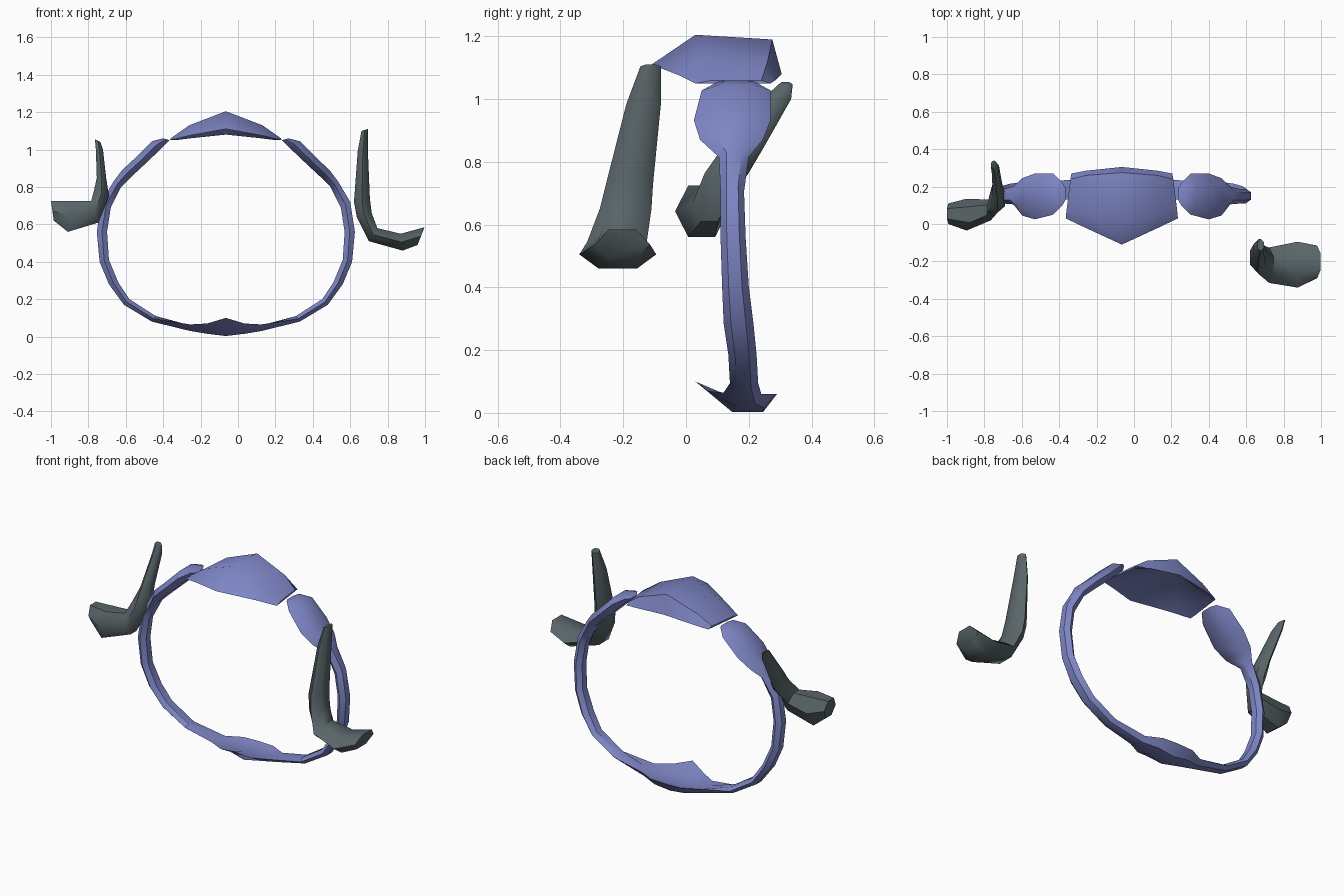
import bpy, bmesh, math

if "Cube" in bpy.data.objects:
    bpy.data.objects.remove(bpy.data.objects["Cube"])

CX = -0.065  # symmetry plane of the ring


def material(name, rgb):
    m = bpy.data.materials.new(name)
    m.diffuse_color = (*rgb, 1)
    m.use_nodes = True
    m.node_tree.nodes["Principled BSDF"].inputs["Base Color"].default_value = m.diffuse_color
    return m


blue = material("periwinkle", (0.21, 0.24, 0.56))
slate = material("slate", (0.10, 0.13, 0.14))


def section(a, b, y0, y1, edge_z=None):
    """Six-sided slice from outer point a to inner point b (x, z), y0..y1 wide."""
    mx, mz = (a[0] + b[0]) / 2, (a[1] + b[1]) / 2
    z0, z1 = edge_z or (mz, mz)
    f0, f1 = (0.45, 0.83) if edge_z else (0.25, 0.75)
    ya, yb = y0 + f0 * (y1 - y0), y0 + f1 * (y1 - y0)
    return [(mx, y0, z0), (a[0], ya, a[1]), (a[0], yb, a[1]),
            (mx, y1, z1), (b[0], yb, b[1]), (b[0], ya, b[1])]


def loft(name, sections, mat, mirror=False, angle=40):
    bm = bmesh.new()
    rows = [[bm.verts.new(p) for p in s] for s in sections]
    n = len(rows[0])
    for r, s in zip(rows, rows[1:]):
        for i in range(n):
            j = (i + 1) % n
            bm.faces.new((r[i], r[j], s[j], s[i]))
    bm.faces.new(rows[-1])
    if not mirror:
        bm.faces.new(rows[0])
    bmesh.ops.recalc_face_normals(bm, faces=bm.faces)
    if mirror:  # open seam: make sure the normals point outward
        top = max(bm.faces, key=lambda f: f.calc_center_median().z)
        if top.normal.z < 0:
            bmesh.ops.reverse_faces(bm, faces=bm.faces)
    me = bpy.data.meshes.new(name)
    bm.to_mesh(me)
    bm.free()
    ob = bpy.data.objects.new(name, me)
    bpy.context.collection.objects.link(ob)
    me.materials.append(mat)
    if mirror:
        ob.location.x = CX
        ob.modifiers.new("mirror", "MIRROR")
    bpy.ops.object.select_all(action='DESELECT')
    bpy.context.view_layer.objects.active = ob
    ob.select_set(True)
    bpy.ops.object.shade_smooth_by_angle(angle=math.radians(angle))
    return ob


# Open ring with flared chin plate (bottom) and side plates (upper ends)
ring = [
    ((0, .003), (0, .05), .03, .29, (.10, .06)),
    ((.10, .015), (.10, .05), .07, .285, (.07, .06)),
    ((.19, .03), (.19, .055), .12, .24, (.065, .06)),
    ((.395, .08), (.375, .11), .14, .23),
    ((.545, .17), (.515, .20), .135, .225),
    ((.625, .28), (.575, .29), .12, .215),
    ((.675, .40), (.625, .41), .115, .20),
    ((.69, .56), (.635, .56), .11, .19),
    ((.665, .72), (.615, .69), .11, .185),
    ((.60, .83), (.56, .80), .105, .20),
    ((.555, .89), (.51, .85), .045, .245),
    ((.49, .95), (.44, .915), .025, .27),
    ((.395, 1.045), (.34, 1.01), .05, .27),
    ((.335, 1.06), (.30, 1.05), .10, .22),
]
loft("ring", [section(*s) for s in ring], blue, mirror=True)

# Hollow peaked crown plate: front tip, ridge, back edge, then the underside
crown = [
    [(0, -.11, 1.11), (0, .03, 1.205), (0, .275, 1.19),
     (0, .305, 1.08), (0, .26, 1.14), (0, .03, 1.15)],
    [(.195, -.02, 1.075), (.195, .06, 1.13), (.19, .26, 1.12),
     (.19, .285, 1.06), (.19, .24, 1.085), (.19, .06, 1.09)],
    [(.30, .03, 1.05), (.295, .08, 1.06), (.275, .24, 1.06),
     (.27, .27, 1.05), (.275, .24, 1.05), (.295, .08, 1.05)],
]
loft("crown_plate", crown, blue, mirror=True)

# Two bent horns, each running from upright tip to blunt end
right_horn = [
    ((.66, 1.10), (.695, 1.11), -.145, -.08),
    ((.64, .99), (.695, .98), -.19, -.08),
    ((.62, .72), (.705, .74), -.255, -.105),
    ((.635, .64), (.715, .66), -.275, -.11),
    ((.70, .51), (.745, .58), -.315, -.125),
    ((.88, .46), (.87, .55), -.34, -.095),
    ((.96, .49), (.998, .585), -.29, -.115),
]
left_horn = [
    ((-.735, 1.04), (-.765, 1.055), .295, .34),
    ((-.722, 1.00), (-.76, 1.00), .245, .335),
    ((-.705, .85), (-.755, .85), .12, .25),
    ((-.69, .75), (-.77, .78), .06, .20),
    ((-.745, .61), (-.785, .725), .02, .13),
    ((-.91, .56), (-.88, .725), -.035, .135),
    ((-.985, .62), (-1.0, .725), .0, .11),
]
loft("right_horn", [section(*s) for s in right_horn], slate, angle=50)
loft("left_horn", [section(*s) for s in left_horn], slate, angle=50)
